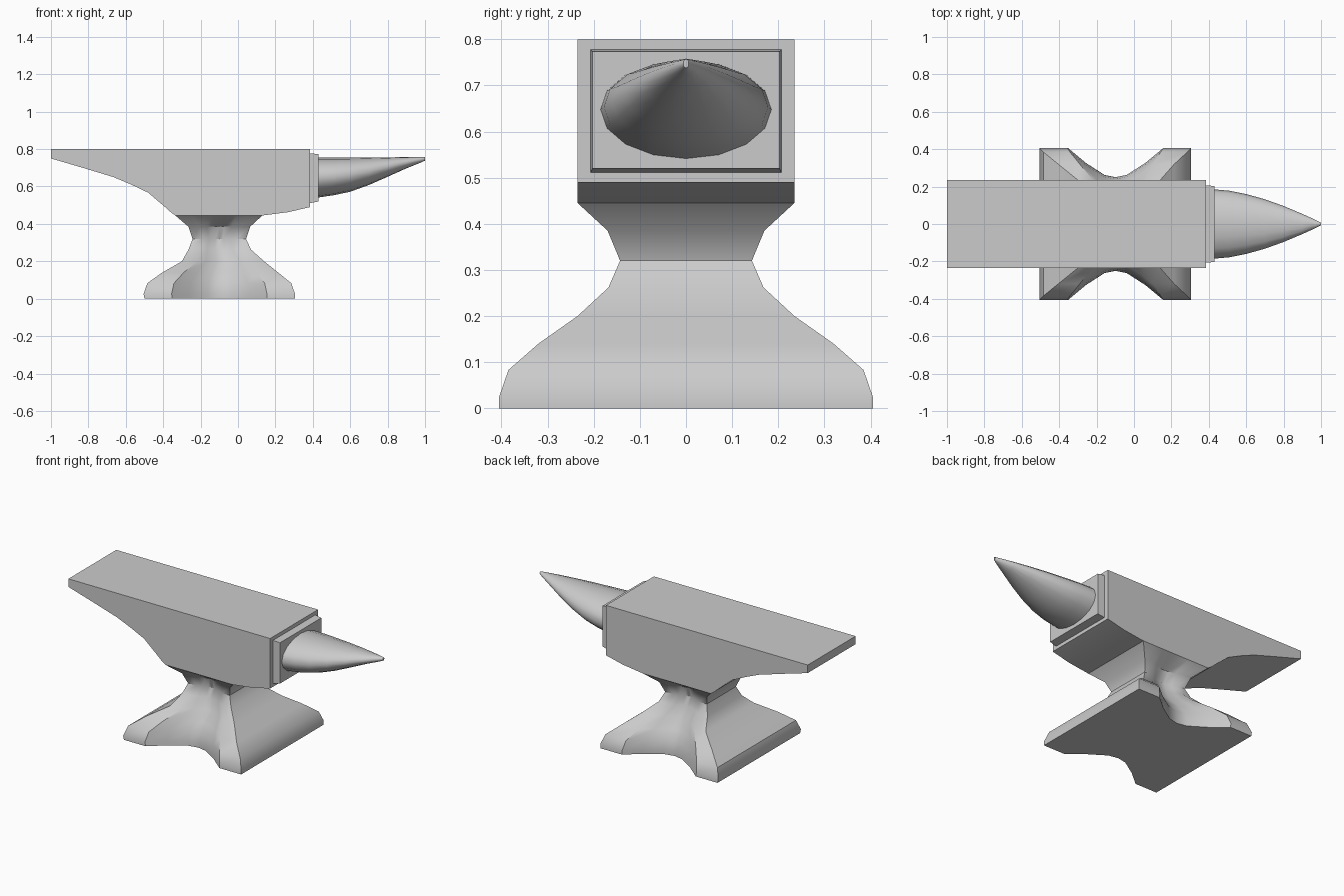
import bpy, math

if "Cube" in bpy.data.objects:
    bpy.data.objects.remove(bpy.data.objects["Cube"])

def loft(name, rings, angle=35):
    """Skin a stack of equal-length rings and cap both ends."""
    n = len(rings[0])
    verts = [p for r in rings for p in r]
    faces = [tuple(range(n))[::-1], tuple(range(len(verts) - n, len(verts)))]
    for k in range(len(rings) - 1):
        a, b = k * n, (k + 1) * n
        for i in range(n):
            j = (i + 1) % n
            faces.append((a + i, a + j, b + j, b + i))
    mesh = bpy.data.meshes.new(name)
    mesh.from_pydata(verts, [], faces)
    obj = bpy.data.objects.new(name, mesh)
    bpy.context.collection.objects.link(obj)
    bpy.ops.object.select_all(action='DESELECT')
    obj.select_set(True)
    bpy.context.view_layer.objects.active = obj
    bpy.ops.object.shade_smooth_by_angle(angle=math.radians(angle))
    return obj

# Arch cut into the front and back: (position across, share of the depth)
ARCH = [(-1, 0), (-.63, 0), (-.4, .5), (-.15, .92), (0, 1),
        (.15, .92), (.4, .5), (.63, 0), (1, 0)]

def body_ring(z, x0, x1, y, depth):
    cx, hx = (x0 + x1) / 2, (x1 - x0) / 2
    front = [(cx + t * hx, -y + d * depth, z) for t, d in ARCH]
    back = [(x, -yy, zz) for x, yy, zz in reversed(front)]
    return front + back

# Feet, waist and top block in one loft: z, left x, right x, half width, arch depth
levels = [
    (0, -.5, .305, .405, .155), (.025, -.505, .305, .405, .155),
    (.083, -.485, .285, .385, .145), (.14, -.405, .215, .32, .115),
    (.2, -.3, .14, .235, .075), (.262, -.265, .07, .168, .04),
    (.32, -.243, .043, .143, .03), (.385, -.265, .065, .17, .03),
    (.445, -.335, .13, .235, 0), (.463, -.36, .27, .235, 0),
    (.49, -.39, .385, .235, 0), (.567, -.48, .385, .235, 0),
    (.61, -.57, .385, .235, 0), (.65, -.665, .385, .235, 0),
    (.7, -.83, .385, .235, 0), (.75, -1, .385, .235, 0),
    (.8, -1, .385, .235, 0)]
loft("anvil_body", [body_ring(*l) for l in levels])

# Plate between the block and the horn, slightly tapered
def plate_ring(x, y, z0, z1):
    return [(x, -y, z0), (x, y, z0), (x, y, z1), (x, -y, z1)]

loft("horn_collar", [plate_ring(.38, .207, .51, .778),
                     plate_ring(.43, .203, .52, .773)], 5)

# Horn with a nearly flat top line: x, half width, bottom z, top z
def horn_ring(x, y, z0, z1, n=16):
    c, h = (z0 + z1) / 2, (z1 - z0) / 2
    return [(x, y * math.cos(a), c + h * math.sin(a))
            for a in (2 * math.pi * i / n for i in range(n))]

horn = [(.42, .186, .54, .754), (.51, .178, .553, .754), (.6, .16, .572, .754),
        (.7, .132, .608, .755), (.8, .096, .652, .756), (.9, .054, .697, .757),
        (.97, .022, .725, .758), (1, .006, .738, .757)]
loft("horn", [horn_ring(*h) for h in horn], 50)
